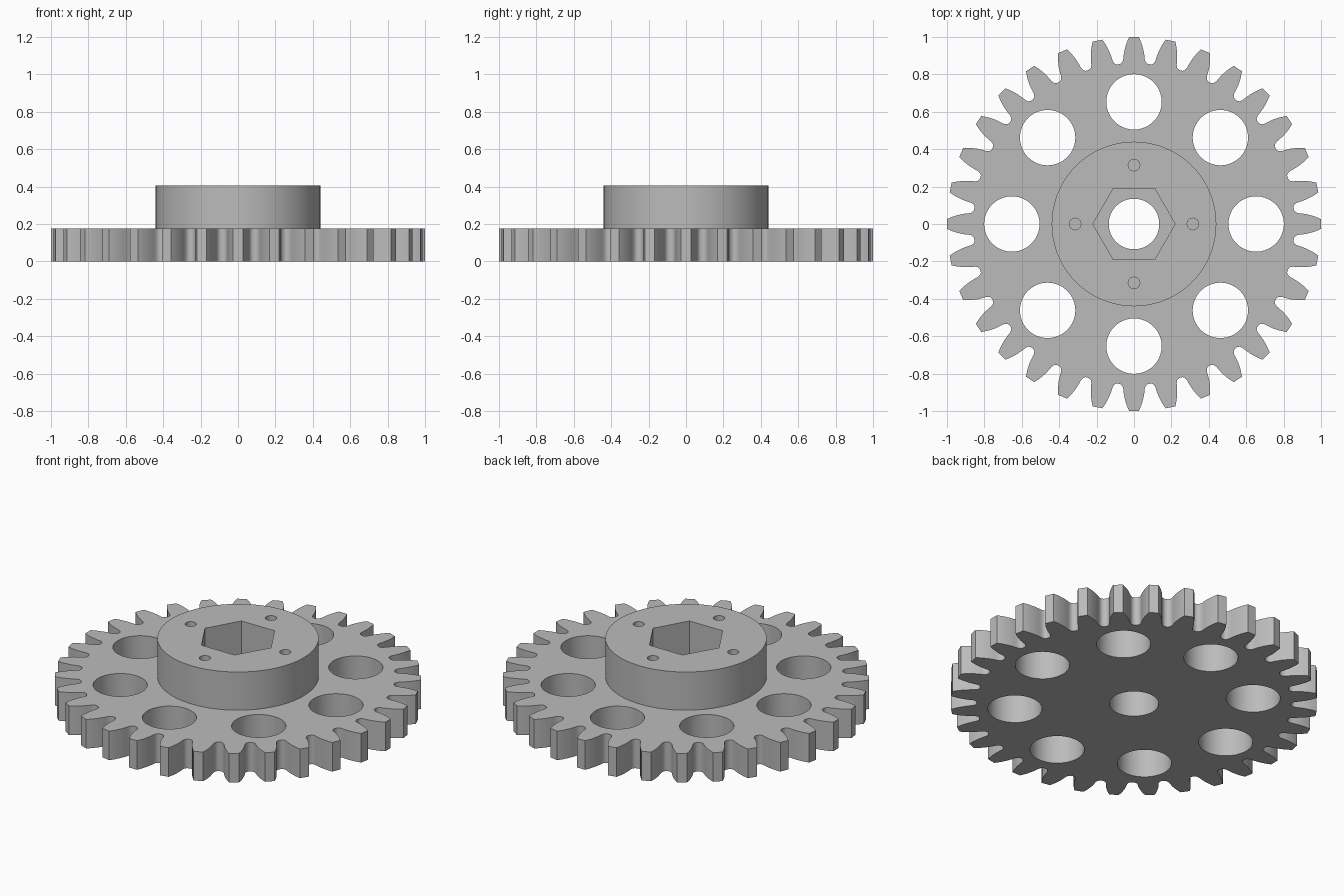
import bpy, bmesh
from math import sin, cos, pi, tau

cube = bpy.data.objects.get("Cube")
if cube:
    bpy.data.objects.remove(cube, do_unlink=True)

metal = bpy.data.materials.new("grey metal")
metal.use_nodes = True
GREY = (0.5, 0.5, 0.5, 1)
metal.diffuse_color = GREY
metal.node_tree.nodes["Principled BSDF"].inputs["Base Color"].default_value = GREY


def circle(radius, cx=0, cy=0, sides=64):
    return [(cx + radius * cos(tau * i / sides), cy + radius * sin(tau * i / sides))
            for i in range(sides)]


def ring_of_circles(radius, distance, count, sides):
    return [circle(radius, distance * cos(tau * k / count), distance * sin(tau * k / count), sides)
            for k in range(count)]


def gear_outline(teeth):
    # Half a tooth as (radius, half width), from valley to tip
    flank = [(0.858, 0.084), (0.859, 0.074), (0.866, 0.064), (0.88, 0.058),
             (0.9, 0.056), (0.93, 0.051), (0.965, 0.041), (0.985, 0.033), (1.0, 0.026)]
    tooth = [(r, -w) for r, w in flank] + [(r, w) for r, w in flank[:0:-1]]
    points = []
    for k in range(teeth):
        a = tau * k / teeth
        for r, w in tooth:
            angle = a + w / r
            points.append((r * cos(angle), r * sin(angle)))
    return points


def extruded_part(name, loops, bottom, top):
    # Filled flat curve whose inner loops become holes, turned into a mesh
    curve = bpy.data.curves.new(name, "CURVE")
    curve.dimensions = "2D"
    curve.fill_mode = "BOTH"
    curve.extrude = (top - bottom) / 2
    for loop in loops:
        spline = curve.splines.new("POLY")
        spline.points.add(len(loop) - 1)
        for point, (x, y) in zip(spline.points, loop):
            point.co = (x, y, 0, 1)
        spline.use_cyclic_u = True
    obj = bpy.data.objects.new(name, curve)
    bpy.context.collection.objects.link(obj)
    bpy.ops.object.select_all(action="DESELECT")
    obj.select_set(True)
    bpy.context.view_layer.objects.active = obj
    bpy.ops.object.convert(target="MESH")
    obj = bpy.context.object
    obj.name = name

    bm = bmesh.new()
    bm.from_mesh(obj.data)
    bmesh.ops.remove_doubles(bm, verts=bm.verts, dist=0.0001)
    bmesh.ops.translate(bm, verts=bm.verts, vec=(0, 0, (top + bottom) / 2))
    bmesh.ops.recalc_face_normals(bm, faces=bm.faces)
    bm.to_mesh(obj.data)
    bm.free()
    obj.data.materials.clear()
    obj.data.materials.append(metal)
    bpy.ops.object.shade_smooth_by_angle(angle=pi / 6)
    return obj


# Toothed plate with a round bore and eight lightening holes
extruded_part("gear_plate",
              [gear_outline(32), circle(0.135)] + ring_of_circles(0.148, 0.653, 8, 64),
              0, 0.175)

# Raised hub with a hexagonal socket and four small screw holes
extruded_part("hub",
              [circle(0.44, sides=96), circle(0.22, sides=6)] + ring_of_circles(0.031, 0.315, 4, 32),
              0.175, 0.405)
